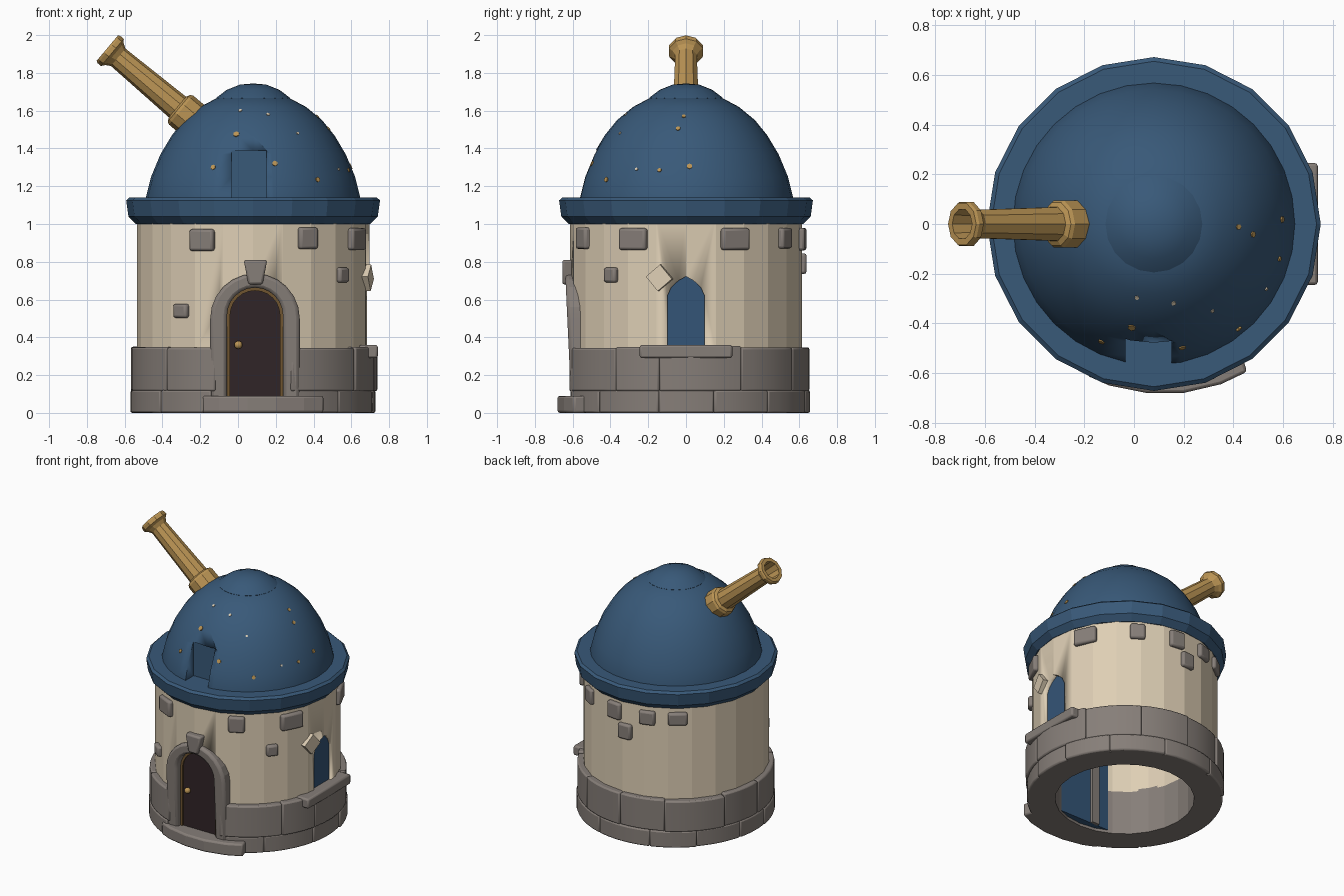
import bpy, bmesh, math, random
from mathutils import Vector, Matrix

if "Cube" in bpy.data.objects:
    bpy.data.objects.remove(bpy.data.objects["Cube"])

random.seed(4)
CX = 0.08  # tower axis


def material(name, r, g, b):
    m = bpy.data.materials.new(name)
    m.diffuse_color = (r, g, b, 1)
    m.use_nodes = True
    m.node_tree.nodes["Principled BSDF"].inputs["Base Color"].default_value = m.diffuse_color
    return m


BLUE = material("roof blue", 0.04, 0.10, 0.19)
PANE = material("window blue", 0.034, 0.09, 0.185)
CREAM = material("cream plaster", 0.73, 0.62, 0.46)
STONE = material("grey stone", 0.24, 0.21, 0.19)
GOLD = material("brass", 0.50, 0.30, 0.09)
DARK = material("dark door", 0.03, 0.018, 0.02)
BROWN = material("brown frame", 0.16, 0.09, 0.03)


def finish(name, bm, mat, smooth=10):
    bmesh.ops.remove_doubles(bm, verts=bm.verts, dist=1e-5)
    bmesh.ops.recalc_face_normals(bm, faces=bm.faces)
    me = bpy.data.meshes.new(name)
    bm.to_mesh(me)
    bm.free()
    me.materials.append(mat)
    ob = bpy.data.objects.new(name, me)
    bpy.context.collection.objects.link(ob)
    bpy.ops.object.select_all(action='DESELECT')
    ob.select_set(True)
    bpy.context.view_layer.objects.active = ob
    bpy.ops.object.shade_smooth_by_angle(angle=math.radians(smooth))
    return ob


def apply_mods(ob):
    dg = bpy.context.evaluated_depsgraph_get()
    me = bpy.data.meshes.new_from_object(ob.evaluated_get(dg))
    ob.modifiers.clear()
    ob.data = me


def cut(ob, cutter):
    m = ob.modifiers.new("cut", 'BOOLEAN')
    m.operation, m.solver, m.object = 'DIFFERENCE', 'EXACT', cutter
    apply_mods(ob)


def bevel(ob, width, segments=2):
    m = ob.modifiers.new("bevel", 'BEVEL')
    m.width, m.segments, m.limit_method = width, segments, 'ANGLE'
    m.angle_limit = math.radians(40)
    apply_mods(ob)


def lathe(name, profile, sides, mat, smooth=10, matrix=None, turn=0):
    """Spin a closed (r, z) profile."""
    bm = bmesh.new()
    rings = []
    for i in range(sides):
        a = math.tau * i / sides + turn
        rings.append([bm.verts.new((r * math.cos(a), r * math.sin(a), z)) for r, z in profile])
    n = len(profile)
    for i in range(sides):
        A, B = rings[i], rings[(i + 1) % sides]
        for j in range(n):
            k = (j + 1) % n
            if profile[j][0] + profile[k][0] > 0:
                bm.faces.new((A[j], B[j], B[k], A[k]))
    bmesh.ops.transform(bm, matrix=matrix or Matrix.Translation((CX, 0, 0)), verts=bm.verts)
    return finish(name, bm, mat, smooth)


def prism(name, pts, vec, mat):
    """Extrude a flat polygon along a vector."""
    bm = bmesh.new()
    f = bm.faces.new([bm.verts.new(p) for p in pts])
    g = bmesh.ops.extrude_face_region(bm, geom=[f])['geom']
    bmesh.ops.translate(bm, vec=vec, verts=[v for v in g if isinstance(v, bmesh.types.BMVert)])
    return finish(name, bm, mat)


def box(name, matrix, size, mat):
    bm = bmesh.new()
    bmesh.ops.create_cube(bm, size=1, matrix=matrix @ Matrix.Diagonal((*size, 1)))
    return finish(name, bm, mat)


def on_wall(az, r, z):
    """Frame on the tower: local x points outward, y runs along the wall."""
    a = math.radians(az)
    return (Matrix.Translation((CX + r * math.cos(a), r * math.sin(a), z))
            @ Matrix.Rotation(a, 4, 'Z'))


def arch(half, z0, spring, y, n=12):
    """Round-topped outline facing the front."""
    top = [(0.09 + half * math.cos(math.pi * i / n), y, spring + half * math.sin(math.pi * i / n))
           for i in range(n + 1)]
    return [(0.09 + half, y, z0)] + top + [(0.09 - half, y, z0)]


def arch_frame(name, outer, inner, vec, mat):
    """Band between two arch outlines with equal point counts."""
    bm = bmesh.new()
    o = [bm.verts.new(p) for p in outer]
    i = [bm.verts.new(p) for p in inner]
    fs = [bm.faces.new((o[k], o[k + 1], i[k + 1], i[k])) for k in range(len(o) - 1)]
    g = bmesh.ops.extrude_face_region(bm, geom=fs)['geom']
    bmesh.ops.translate(bm, vec=vec, verts=[v for v in g if isinstance(v, bmesh.types.BMVert)])
    return finish(name, bm, mat)


# Tower wall and stone core, hollow underneath
wall = lathe("tower_wall", [(0.46, 0.32), (0.615, 0.32), (0.615, 1.04), (0.46, 1.04)], 24, CREAM)
core = lathe("stone_base_core", [(0.46, 0), (0.635, 0), (0.635, 0.335), (0.46, 0.335)], 24, STONE)

# Doorway and window recesses
door_cut = prism("door_cutter", arch(0.2, 0.05, 0.5, -0.9), (0, 0.36, 0), DARK)
cut(wall, door_cut)
cut(core, door_cut)
bpy.data.objects.remove(door_cut)
win = [(-0.098, 0.35), (0.098, 0.35), (0.098, 0.62), (0.078, 0.665), (0.04, 0.70), (0, 0.722),
       (-0.04, 0.70), (-0.078, 0.665), (-0.098, 0.62)]
win_cut = prism("window_cutter", [(0.66, y, z) for y, z in win], (0.2, 0, 0), PANE)
cut(wall, win_cut)
bpy.data.objects.remove(win_cut)
prism("window_pane", [(0.655, y, z) for y, z in win], (0.01, 0, 0), PANE)

# Window sill and tilted plaster chip
bevel(box("window_sill", Matrix.Translation((0.69, 0, 0.325)), (0.1, 0.49, 0.07), STONE), 0.012)
box("plaster_chip", on_wall(347, 0.615, 0.715) @ Matrix.Rotation(math.radians(40), 4, 'X'),
    (0.05, 0.1, 0.1), CREAM)

# Two courses of base stones, open at the doorway
for course, (z0, z1, count) in enumerate([(0, 0.12, 11), (0.115, 0.35, 10)]):
    start, span = (288, 324) if course else (290, 320)
    edges = [start + span * (k + random.uniform(-.2, .2) * (0 < k < count)) / count
             for k in range(count + 1)]
    for k in range(count):
        r = random.uniform(0.645, 0.66)
        angs = [math.radians(edges[k] + (edges[k + 1] - edges[k]) * t / 5) for t in range(6)]
        pts = [(CX + r * math.cos(a), r * math.sin(a), z0) for a in angs]
        pts += [(CX + 0.52 * math.cos(a), 0.52 * math.sin(a), z0) for a in reversed(angs)]
        top = z1 + (random.uniform(-.012, .008) if course else 0)
        bevel(prism(f"base_stone_{course}_{k}", pts, (0, 0, top - z0), STONE), 0.01)

# Loose bricks showing through the plaster: azimuth, height, width, tall
for k, (az, z, w, h) in enumerate([
        (244, .915, .14, .115), (298, .925, .11, .115), (333, .92, .16, .115), (320, .73, .08, .08),
        (232, .54, .09, .075), (25, .92, .16, .115), (58, .925, .10, .11), (84, .92, .11, .12),
        (92, .79, .10, .11), (107, .92, .11, .1), (126, .925, .13, .09)]):
    bevel(box(f"wall_brick_{k}", on_wall(az, 0.61, z), (0.055, w, h), STONE), 0.014)

# Door surround (leans slightly forward), keystone, frame, door and knob
surround = arch_frame("door_surround", arch(0.237, 0.03, 0.5, -0.61), arch(0.148, 0.03, 0.515, -0.61),
                      (0, 0.09, 0), STONE)
for v in surround.data.vertices:
    if v.co.y < -0.6:
        v.co.y = -0.605 - 0.035 * v.co.z / 0.75
bevel(surround, 0.018)
bevel(prism("keystone", [(0.055, -0.655, 0.68), (0.13, -0.655, 0.68), (0.155, -0.655, 0.81),
                         (0.03, -0.655, 0.81)], (0, 0.09, 0), STONE), 0.012)
arch_frame("door_frame", arch(0.152, 0.07, 0.515, -0.58), arch(0.132, 0.07, 0.515, -0.58),
           (0, 0.05, 0), BROWN)
prism("door", arch(0.135, 0.07, 0.515, -0.57), (0, 0.04, 0), DARK)
bm = bmesh.new()
bmesh.ops.create_icosphere(bm, subdivisions=2, radius=0.022,
                           matrix=Matrix.Translation((0.002, -0.585, 0.36)))
finish("door_knob", bm, GOLD, 40)

# Inner side of the door seen through the open floor
prism("inner_door_panel", [(-0.14, -0.41, 0.02), (0.30, -0.41, 0.02), (0.30, -0.41, 0.6),
                           (-0.14, -0.41, 0.6)], (0, -0.05, 0), PANE)
box("inner_door_post", Matrix.Translation((0.0, -0.405, 0.31)), (0.06, 0.03, 0.58), STONE)

# Doorstep
step = [(-.19, -.61), (-.1, -.65), (.05, -.68), (.2, -.68), (.35, -.645), (.455, -.595),
        (.42, -.48), (-.15, -.48)]
bevel(prism("doorstep", [(x, y, 0) for x, y in step], (0, 0, 0.09), STONE), 0.012)

# Eave ring
lathe("eave_ring", [(0.45, 1.0), (0.62, 1.0), (0.66, 1.04), (0.672, 1.125), (0.655, 1.14),
                    (0.45, 1.14)], 20, BLUE)

# Dome with a recessed hatch, and its cap
DOME = [(.57, 1.13), (.54, 1.25), (.49, 1.37), (.43, 1.47), (.365, 1.55), (.28, 1.62), (.19, 1.668)]
dome = lathe("dome", [(0, 1.09), (.57, 1.09)] + DOME + [(0, 1.69)], 32, BLUE, 25)
hatch = box("hatch_cutter", Matrix.Translation((0.0575, -0.61, 1.255)), (0.185, 0.3, 0.27), BLUE)
cut(dome, hatch)
bpy.data.objects.remove(hatch)
lathe("dome_cap", [(0, 1.64), (.19, 1.655), (.195, 1.668), (.14, 1.71), (.07, 1.738), (0, 1.744)],
      20, BLUE, 25)


def dome_point(z):
    for (r0, z0), (r1, z1) in zip(DOME, DOME[1:]):
        if z <= z1:
            t = (z - z0) / (z1 - z0)
            return r0 + (r1 - r0) * t, math.atan2(r0 - r1, z1 - z0)


# Small stars on the dome: azimuth, height, radius
for k, (az, z, s) in enumerate([
        (258, 1.475, .017), (246, 1.30, .014), (283, 1.32, .015), (309, 1.235, .014),
        (257, 1.60, .010), (284, 1.58, .010), (304, 1.48, .008), (344.5, 1.285, .011),
        (2, 1.305, .015), (354, 1.505, .013), (358, 1.57, .012), (330, 1.29, .008)]):
    r, slope = dome_point(z)
    M = on_wall(az, r, z) @ Matrix.Rotation(math.pi / 2 - slope, 4, 'Y')
    lathe(f"star_{k}", [(0, -.005), (s, -.005), (s, .004), (0, .004)], 6,
          GOLD if s > .0105 else CREAM, 10, M)

# Telescope: spun around its own axis, tip at the origin
axis = Vector((-0.766, 0, 0.643))
M = Matrix.Translation((-0.692, 0, 1.931)) @ axis.to_track_quat('Z', 'Y').to_matrix().to_4x4()
lathe("telescope", [(0, -.22), (.05, -.22), (.062, 0), (.088, 0), (.094, -.012), (.094, -.035),
                    (.075, -.05), (.06, -.075), (.071, -.485), (.092, -.495), (.1, -.51),
                    (.1, -.6), (.085, -.61), (.085, -.72), (0, -.72)], 10, GOLD, 10, M, math.pi / 10)
